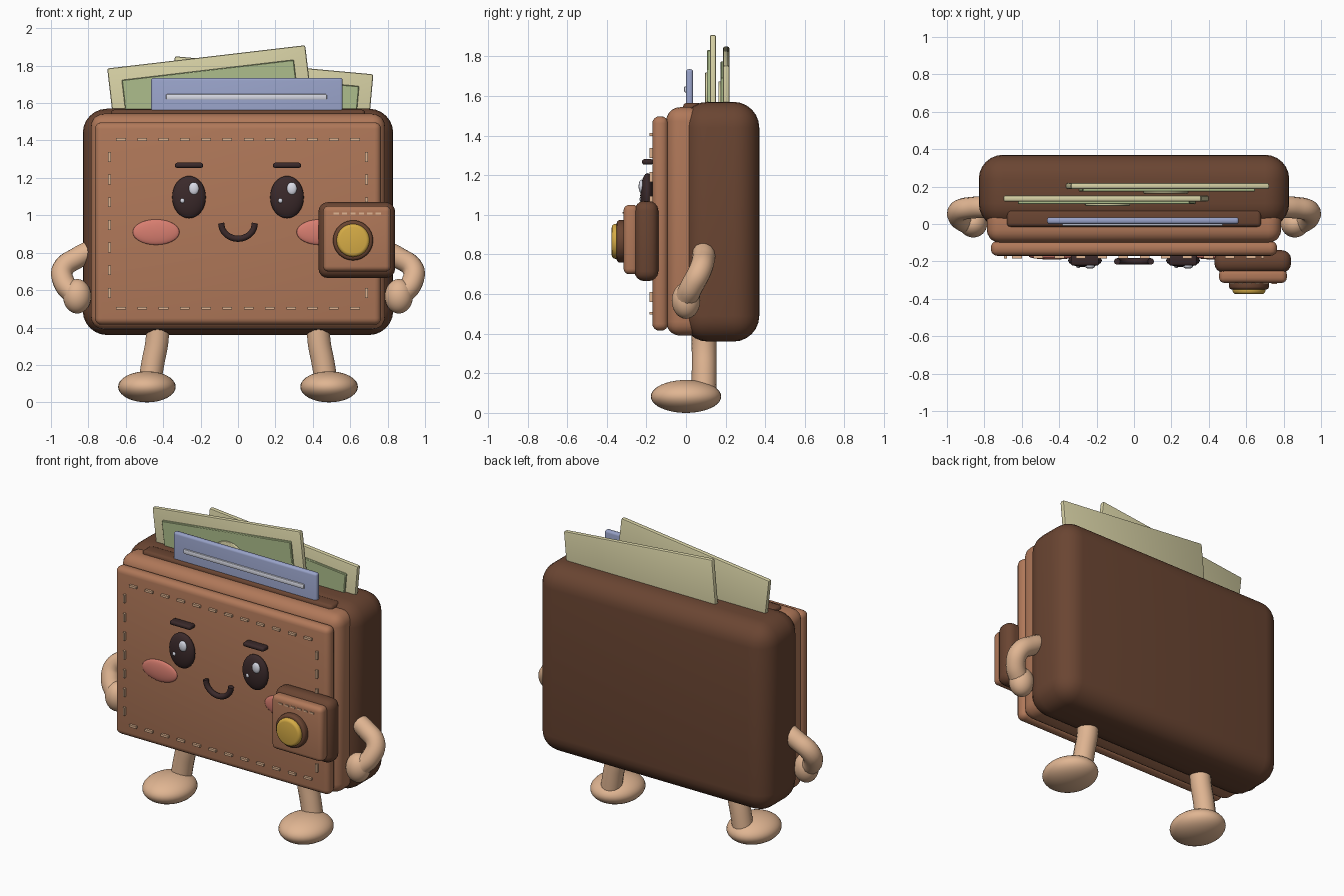
import bpy, bmesh, math
from mathutils import Matrix, Vector

if "Cube" in bpy.data.objects:
    bpy.data.objects.remove(bpy.data.objects["Cube"])


def material(name, rgb):
    m = bpy.data.materials.new(name)
    lin = [((c / 255 + 0.055) / 1.055) ** 2.4 for c in rgb]
    m.diffuse_color = (*lin, 1)
    m.use_nodes = True
    m.node_tree.nodes["Principled BSDF"].inputs["Base Color"].default_value = m.diffuse_color
    return m


BROWN = material("light leather", (176, 120, 89))
DARK = material("dark leather", (106, 69, 50))
SKIN = material("tan skin", (224, 181, 146))
CREAM = material("cream paper", (214, 208, 164))
GREEN = material("green print", (174, 190, 140))
BLUE = material("blue card", (152, 162, 200))
GOLD = material("gold", (214, 172, 70))
BLUSH = material("pink blush", (216, 126, 112))
INK = material("dark ink", (58, 41, 42))
WHITE = material("pale highlight", (226, 228, 240))


def finish(name, bm, mat, angle=40):
    mesh = bpy.data.meshes.new(name)
    bm.to_mesh(mesh)
    bm.free()
    obj = bpy.data.objects.new(name, mesh)
    bpy.context.collection.objects.link(obj)
    mesh.materials.append(mat)
    bpy.ops.object.select_all(action='DESELECT')
    obj.select_set(True)
    bpy.context.view_layer.objects.active = obj
    bpy.ops.object.shade_smooth_by_angle(angle=math.radians(angle))
    return obj


def box(name, x, y, z, mat, bevel=0.0, segments=4, tilt=0.0, pivot=None):
    """Rounded box from (min, max) ranges, optionally tilted about the y axis."""
    size = [b - a for a, b in (x, y, z)]
    mid = Vector([(a + b) / 2 for a, b in (x, y, z)])
    bm = bmesh.new()
    bmesh.ops.create_cube(bm, size=1, matrix=Matrix.Translation(mid) @ Matrix.Diagonal((*size, 1)))
    if bevel:
        bmesh.ops.bevel(bm, geom=bm.edges[:], offset=bevel, segments=segments,
                        profile=0.5, affect='EDGES', clamp_overlap=True)
    if tilt:
        p = Vector(pivot or mid)
        bmesh.ops.rotate(bm, verts=bm.verts, cent=p, matrix=Matrix.Rotation(-tilt, 3, 'Y'))
    return finish(name, bm, mat)


def ellipsoid(name, centre, radii, mat, segments=32, rings=20):
    bm = bmesh.new()
    bmesh.ops.create_uvsphere(bm, u_segments=segments, v_segments=rings, radius=1,
                              matrix=Matrix.Translation(centre) @ Matrix.Diagonal((*radii, 1)))
    return finish(name, bm, mat, 180)


def disc(name, centre, radius, depth, mat, bevel=0.0):
    """Cylinder facing the front."""
    bm = bmesh.new()
    bmesh.ops.create_cone(bm, cap_ends=True, segments=40, radius1=radius, radius2=radius, depth=depth,
                          matrix=Matrix.Translation(centre) @ Matrix.Rotation(math.pi / 2, 4, 'X'))
    if bevel:
        rims = [e for e in bm.edges if any(len(f.verts) > 4 for f in e.link_faces)]
        bmesh.ops.bevel(bm, geom=rims, offset=bevel, segments=3, profile=0.5, affect='EDGES')
    return finish(name, bm, mat)


def tube(name, points, radius, mat, smooth=True):
    curve = bpy.data.curves.new(name, 'CURVE')
    curve.dimensions = '3D'
    curve.bevel_depth = radius
    curve.bevel_resolution = 5
    curve.use_fill_caps = True
    curve.resolution_u = 6
    spline = curve.splines.new('BEZIER')
    spline.bezier_points.add(len(points) - 1)
    for bp, p in zip(spline.bezier_points, points):
        bp.co = p
        bp.handle_left_type = bp.handle_right_type = 'AUTO'
    obj = bpy.data.objects.new(name, curve)
    bpy.context.collection.objects.link(obj)
    bpy.ops.object.select_all(action='DESELECT')
    obj.select_set(True)
    bpy.context.view_layer.objects.active = obj
    bpy.ops.object.convert(target='MESH')
    bpy.context.object.data.materials.clear()
    bpy.context.object.data.materials.append(mat)
    bpy.ops.object.shade_smooth_by_angle(angle=math.radians(50))


def stitches(name, spots, y, length, thick, mat):
    """Row of small dashes; each spot is (x, z, is_vertical)."""
    bm = bmesh.new()
    for x, z, vertical in spots:
        w, h = (thick, length) if vertical else (length, thick)
        bmesh.ops.create_cube(bm, size=1, matrix=Matrix.Translation((x, y, z)) @ Matrix.Diagonal((w, 0.02, h, 1)))
    return finish(name, bm, mat)


# Leather body
box("back_body", (-0.83, 0.83), (-0.02, 0.37), (0.36, 1.57), DARK, 0.13, 6)
box("middle_fold", (-0.787, 0.787), (-0.10, 0.09), (0.39, 1.543), BROWN, 0.07, 5)
box("front_panel", (-0.765, 0.765), (-0.17, -0.09), (0.415, 1.497), BROWN, 0.035)
box("pocket_lip", (-0.68, 0.68), (-0.015, 0.08), (1.46, 1.565), DARK, 0.02, 3)

# Dashed seam round the front panel
seam = []
for i in range(12):
    x = -0.625 + i * 1.25 / 11
    seam += [(x, 1.405, False), (x, 0.503, False)]
for i in range(7):
    z = 0.585 + i * 0.727 / 6
    seam += [(-0.687, z, True), (0.687, z, True)]
stitches("panel_stitches", seam, -0.175, 0.052, 0.014, SKIN)

# Clasp flap with snap button
box("flap_base", (0.43, 0.84), (-0.26, -0.14), (0.665, 1.07), DARK, 0.05)
box("flap_face", (0.455, 0.817), (-0.315, -0.24), (0.70, 1.05), BROWN, 0.028)
stitches("flap_stitches", [(0.525 + i * 0.045, 1.01, False) for i in range(6)], -0.31, 0.028, 0.009, SKIN)
disc("button_ring", (0.615, -0.325, 0.866), 0.107, 0.05, DARK, 0.015)
disc("button", (0.615, -0.35, 0.866), 0.088, 0.05, GOLD, 0.018)

# Banknotes: (label, middle of top edge, y of front, tilt)
for label, mx, mz, y, tilt in (("front", -0.17, 1.847, 0.12, math.radians(6.7)),
                               ("rear", 0.193, 1.802, 0.187, math.radians(-5.2))):
    cx, cz = mx + 0.25 * math.sin(tilt), mz - 0.25 * math.cos(tilt)
    pivot = (cx, y, cz)
    box(label + "_note", (cx - 0.533, cx + 0.533), (y, y + 0.032), (cz - 0.25, cz + 0.25),
        CREAM, 0.01, 2, tilt, pivot)
    box(label + "_note_print", (cx - 0.463, cx + 0.463), (y - 0.014, y + 0.01), (cz - 0.18, cz + 0.18),
        GREEN, 0.004, 1, tilt, pivot)
    disc(label + "_note_seal", (cx, y - 0.013, cz), 0.12, 0.02, CREAM, 0.004)

# Payment card
box("card", (-0.465, 0.56), (0.0, 0.036), (1.30, 1.735), BLUE, 0.014, 3)
box("card_strip", (-0.385, 0.475), (-0.01, 0.01), (1.618, 1.648), WHITE, 0.006, 2)

# Face
for s, side in ((-1, "left"), (1, "right")):
    ex = 0.262 * s
    ellipsoid(side + "_eye", (ex, -0.195, 1.097), (0.09, 0.036, 0.113), INK)
    ellipsoid(side + "_eye_glint", (ex + 0.026, -0.226, 1.143), (0.027, 0.013, 0.034), WHITE, 20, 12)
    ellipsoid(side + "_eye_sparkle", (ex - 0.035, -0.226, 1.078), (0.012, 0.009, 0.013), WHITE, 16, 10)
    ellipsoid(side + "_cheek", (0.438 * s, -0.172, 0.91), (0.125, 0.018, 0.068), BLUSH)
    box(side + "_brow", (ex - 0.075, ex + 0.075), (-0.222, -0.165), (1.253, 1.281), INK, 0.012, 3)
mouth = [(0.09 * math.cos(a), -0.20, 0.958 + 0.083 * math.sin(a))
         for a in (math.pi + i * math.pi / 8 for i in range(9))]
tube("mouth", mouth, 0.017, INK)

# Limbs
for s, side in ((-1, "left"), (1, "right")):
    tube(side + "_arm", [(0.78 * s, 0.09, 0.815), (0.855 * s, 0.088, 0.775), (0.935 * s, 0.07, 0.715),
                         (0.93 * s, 0.03, 0.64), (0.88 * s, 0.0, 0.58)], 0.058, SKIN)
    ellipsoid(side + "_hand", (0.86 * s, 0.0, 0.567), (0.075, 0.072, 0.092), SKIN)
    tube(side + "_leg", [(0.43 * s, 0.092, 0.45), (0.433 * s, 0.092, 0.33), (0.455 * s, 0.092, 0.21),
                         (0.475 * s, 0.09, 0.09)], 0.063, SKIN)
    ellipsoid(side + "_foot", (0.487 * s, 0.0, 0.083), (0.154, 0.178, 0.083), SKIN)
